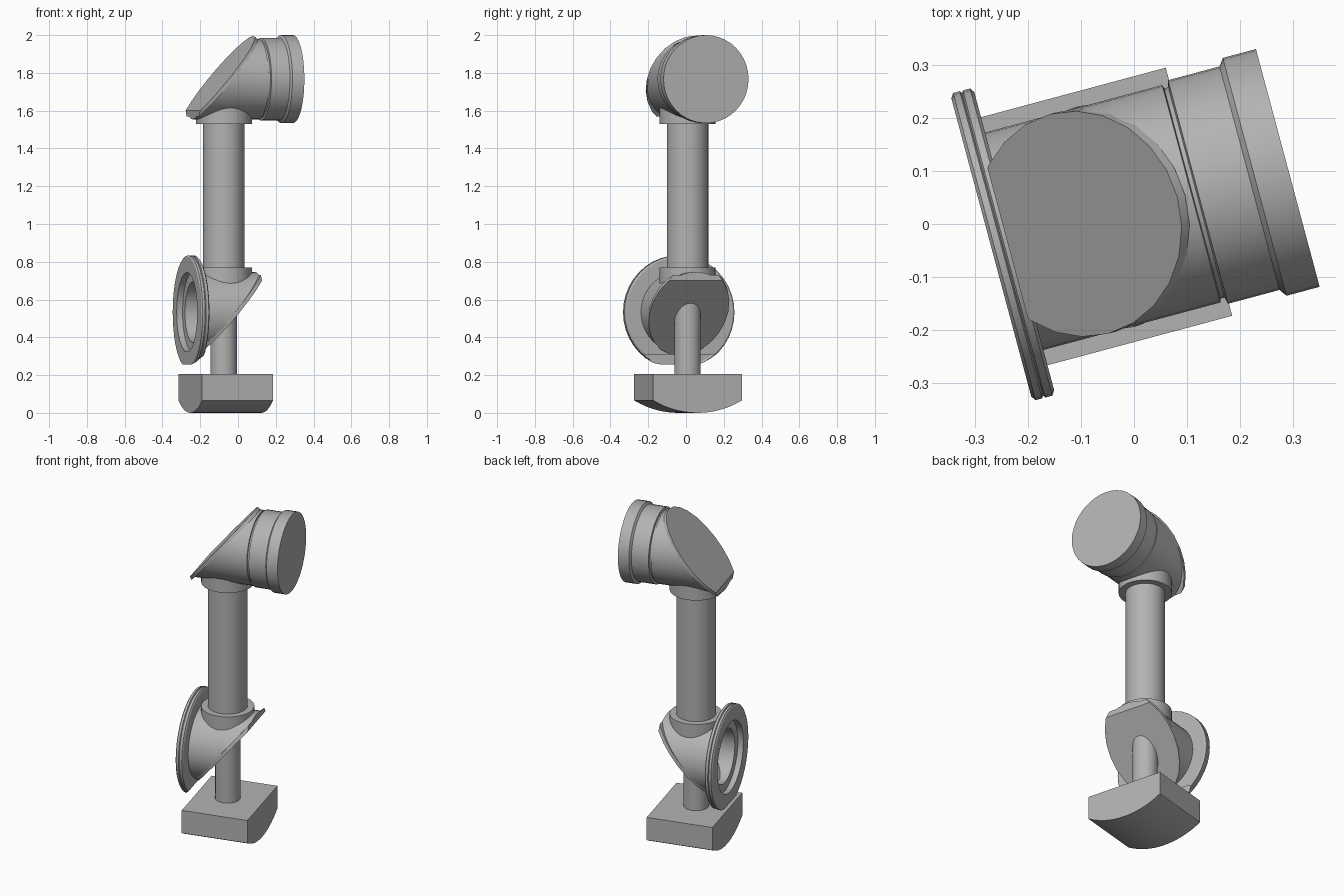
import bpy, bmesh, math
from mathutils import Matrix, Vector

cube = bpy.data.objects.get("Cube")
if cube:
    bpy.data.objects.remove(cube, do_unlink=True)

grey = bpy.data.materials.new("grey_paint")
grey.use_nodes = True
colour = (0.45, 0.45, 0.45, 1)
grey.diffuse_color = colour
grey.node_tree.nodes["Principled BSDF"].inputs["Base Color"].default_value = colour

# The whole device is turned about its vertical column
PLACE = Matrix.Translation((-0.075, 0.008, 0)) @ Matrix.Rotation(math.radians(15), 4, "Z")
SLOPE = math.radians(50)
TANGENT = Vector((math.cos(SLOPE), 0, math.sin(SLOPE)))
NORMAL = Vector((-math.sin(SLOPE), 0, math.cos(SLOPE)))
HEAD = Vector((-0.03, 0, 1.767))
INTAKE = Vector((0.03, 0, 0.533))
TUBE_R = 0.213
parts = []


def finish(name, bm):
    bmesh.ops.recalc_face_normals(bm, faces=bm.faces)
    mesh = bpy.data.meshes.new(name)
    bm.to_mesh(mesh)
    bm.free()
    obj = bpy.data.objects.new(name, mesh)
    bpy.context.collection.objects.link(obj)
    obj.matrix_world = PLACE
    mesh.materials.append(grey)
    parts.append(obj)


def cut(bm, point, normal, fill=False):
    """Remove everything on the normal side of a plane."""
    geom = bm.verts[:] + bm.edges[:] + bm.faces[:]
    res = bmesh.ops.bisect_plane(bm, geom=geom, plane_co=point, plane_no=normal, clear_outer=True)
    if fill:
        edges = [e for e in res["geom_cut"] if isinstance(e, bmesh.types.BMEdge)]
        bmesh.ops.contextual_create(bm, geom=edges)


def lathe(profile, z, steps=40):
    """Spin (along, radius) points about a horizontal axis at height z."""
    bm = bmesh.new()
    verts = [bm.verts.new((u, 0, z + r)) for u, r in profile]
    edges = [bm.edges.new(pair) for pair in zip(verts, verts[1:])]
    bmesh.ops.spin(bm, geom=verts + edges, cent=(0, 0, z), axis=(1, 0, 0),
                   angle=math.tau, steps=steps, use_duplicate=False)
    bmesh.ops.remove_doubles(bm, verts=bm.verts, dist=0.0005)
    return bm


def upright(radius, bottom, top):
    bm = bmesh.new()
    bmesh.ops.create_cone(bm, cap_ends=True, segments=40, radius1=radius, radius2=radius,
                          depth=top - bottom,
                          matrix=Matrix.Translation((0, 0, (bottom + top) / 2)))
    return bm


def mirror_plate(name, centre, outward, end):
    """Slanted oval plate closing an elbow, trimmed flat at the elbow tip."""
    side = outward.cross(TANGENT)
    rot = Matrix((TANGENT, side, outward)).transposed().to_4x4()
    mat = Matrix.Translation(centre - outward * 0.01) @ rot @ Matrix.Diagonal((0.30, 0.215, 1, 1))
    bm = bmesh.new()
    bmesh.ops.create_cone(bm, cap_ends=True, segments=24, radius1=1, radius2=1,
                          depth=0.02, matrix=mat)
    cut(bm, (end, 0, 0), (math.copysign(1, end), 0, 0), fill=True)
    finish(name, bm)


# Upper elbow with stepped lens rim
bm = lathe([(-0.17, 0), (-0.17, TUBE_R), (0.19, TUBE_R), (0.192, 0.206), (0.2, 0.206),
            (0.203, 0.219), (0.304, 0.219), (0.314, 0.233), (0.379, 0.233), (0.379, 0)], HEAD.z)
cut(bm, HEAD, NORMAL)
finish("upper_elbow", bm)
mirror_plate("upper_mirror_plate", HEAD, NORMAL, -0.17)

# Lower elbow with flange and stepped bore
bm = lathe([(0.17, 0.16), (-0.17, 0.16), (-0.17, 0.21), (-0.202, 0.21), (-0.202, 0.292),
            (-0.196, 0.301), (-0.183, 0.301), (-0.18, 0.296), (-0.177, 0.301), (-0.163, 0.301),
            (-0.157, 0.292), (-0.157, TUBE_R), (0.17, TUBE_R), (0.17, 0.16)], INTAKE.z)
cut(bm, INTAKE, -NORMAL)
finish("lower_elbow", bm)
mirror_plate("lower_mirror_plate", INTAKE, -NORMAL, 0.17)

# Column and its two collars
finish("column", upright(0.11, 0.70, 1.60))
finish("upper_collar", upright(0.148, 1.53, 1.62))
finish("lower_collar", upright(0.148, 0.685, 0.77))

# Support stem, trimmed to the slanted plate
bm = upright(0.07, 0.19, 0.70)
cut(bm, INTAKE + NORMAL * 0.005, NORMAL, fill=True)
finish("support_stem", bm)

# Base block with a curved underside
HALF, SAG, N = 0.243, 0.066, 14
R = (HALF ** 2 + SAG ** 2) / (2 * SAG)
bm = bmesh.new()
outline = [(HALF, 0.205), (-HALF, 0.205)]
for i in range(N + 1):
    v = HALF * (2 * i / N - 1)
    outline.append((v, R - math.sqrt(R * R - v * v)))
face = bm.faces.new([bm.verts.new((-0.184, v, z)) for v, z in outline])
ext = bmesh.ops.extrude_face_region(bm, geom=[face])["geom"]
bmesh.ops.translate(bm, vec=(0.389, 0, 0), verts=[g for g in ext if isinstance(g, bmesh.types.BMVert)])
finish("base_block", bm)

# Smooth round surfaces, crisp edges
bpy.ops.object.select_all(action="DESELECT")
for obj in parts:
    obj.select_set(True)
bpy.context.view_layer.objects.active = parts[0]
bpy.ops.object.shade_smooth_by_angle(angle=math.radians(30))
